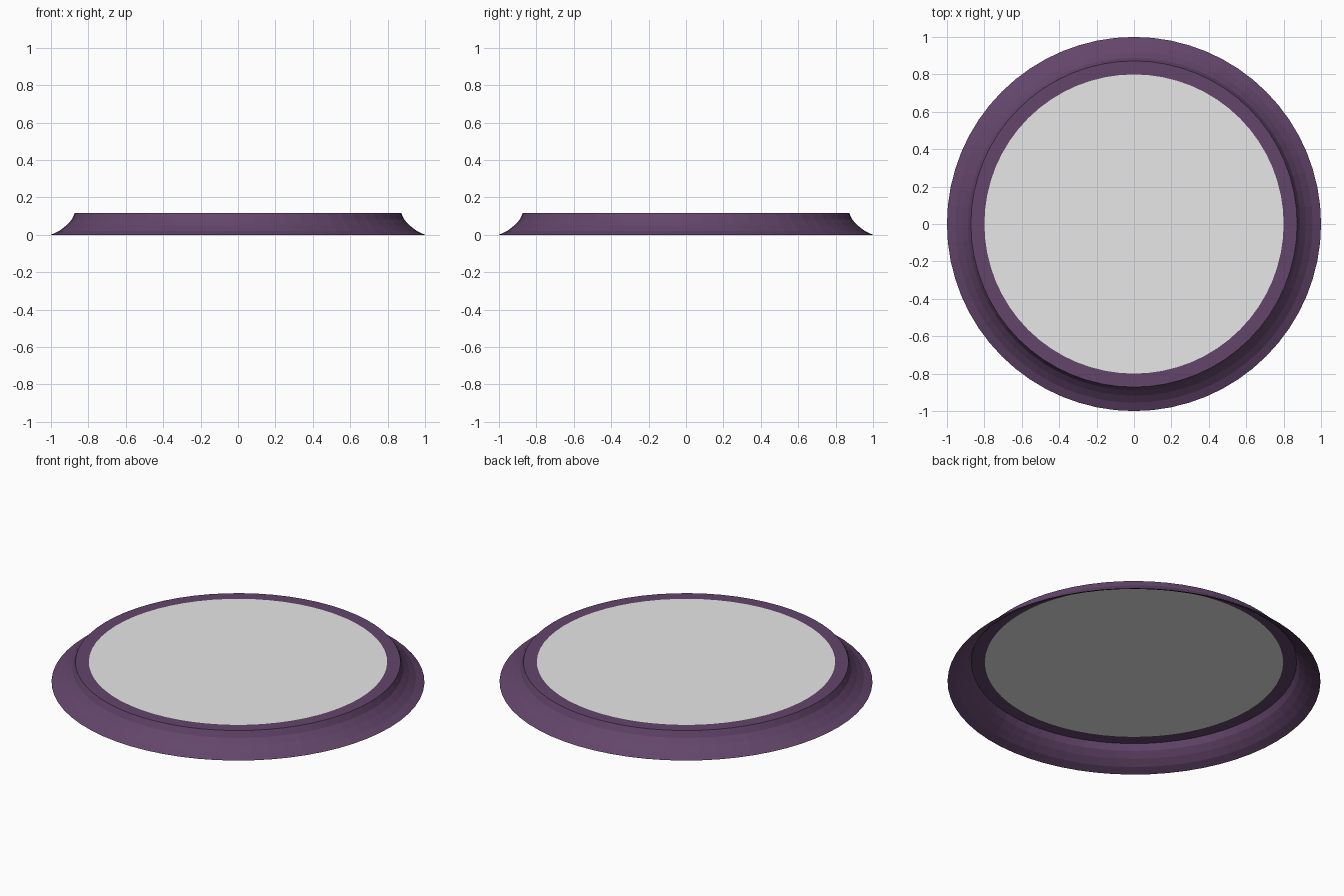
import bpy, bmesh, math

if "Cube" in bpy.data.objects:
    bpy.data.objects.remove(bpy.data.objects["Cube"])

SIDES = 64
TOP = 0.118

def material(name, rgb):
    m = bpy.data.materials.new(name)
    m.diffuse_color = (*rgb, 1)
    m.use_nodes = True
    m.node_tree.nodes["Principled BSDF"].inputs["Base Color"].default_value = m.diffuse_color
    return m

purple = material("plum purple", (0.125, 0.06, 0.147))
grey = material("light grey", (0.8, 0.8, 0.8))

def finish(bm, name, mat):
    mesh = bpy.data.meshes.new(name)
    bm.normal_update()
    bm.to_mesh(mesh)
    bm.free()
    mesh.materials.append(mat)
    ob = bpy.data.objects.new(name, mesh)
    bpy.context.collection.objects.link(ob)
    return ob

def ring(bm, r, z):
    return [bm.verts.new((r * math.cos(2 * math.pi * i / SIDES),
                          r * math.sin(2 * math.pi * i / SIDES), z))
            for i in range(SIDES)]

# Hollow rim: concave skirt and flat lip, open underneath
profile = [(1.0, 0), (0.955, 0.021), (0.918, 0.05), (0.888, 0.082),
           (0.872, TOP), (0.8, TOP)]
bm = bmesh.new()
rings = [ring(bm, r, z) for r, z in profile]
for a, b in zip(rings, rings[1:]):
    for i in range(SIDES):
        j = (i + 1) % SIDES
        bm.faces.new((a[i], a[j], b[j], b[i]))
finish(bm, "rim", purple)

# Flat centre panel filling the lip
bm = bmesh.new()
bm.faces.new(ring(bm, 0.8, TOP))
finish(bm, "centre_panel", grey)
